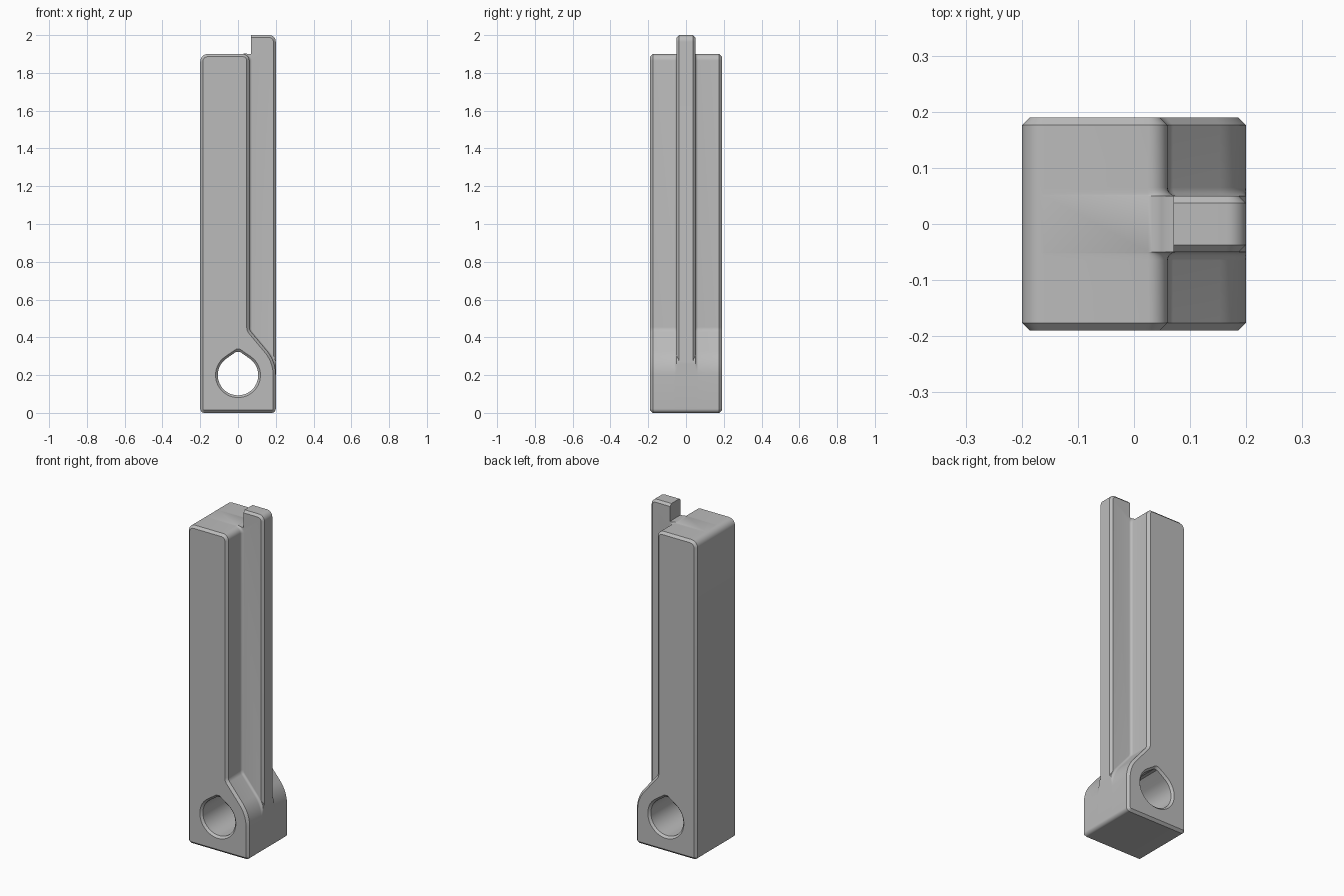
import bpy, bmesh, math
from mathutils import Vector

cube = bpy.data.objects.get("Cube")
if cube:
    bpy.data.objects.remove(cube)

CHAMFER, FILLET = 0.014, 0.015
HALF, RIB_HALF = 0.19, 0.05

grey = bpy.data.materials.new("plain_grey")
grey.use_nodes = True
grey.diffuse_color = (0.5, 0.5, 0.5, 1)
grey.node_tree.nodes["Principled BSDF"].inputs["Base Color"].default_value = (0.5, 0.5, 0.5, 1)


def rounded(corners, steps=8):
    """Outline in x, z from (x, z, radius) corners."""
    out = []
    for i, (x, z, r) in enumerate(corners):
        p = Vector((x, z))
        if not r:
            out.append(p)
            continue
        a = (Vector(corners[i - 1][:2]) - p).normalized()
        b = (Vector(corners[(i + 1) % len(corners)][:2]) - p).normalized()
        half = a.angle(b) / 2
        centre = p + (a + b).normalized() * r / math.sin(half)
        start = p + a * r / math.tan(half) - centre
        end = p + b * r / math.tan(half) - centre
        for k in range(steps + 1):
            # Sweep evenly from one tangent point to the other
            t = (math.pi - 2 * half) * k / steps
            sweep = math.pi - 2 * half
            arm = (start * math.sin(sweep - t) + end * math.sin(t)) / math.sin(sweep)
            out.append(centre + arm)
    return out


def normals(points):
    """Outward mitred normals of a counter-clockwise outline."""
    out = []
    for i, p in enumerate(points):
        a = (p - points[i - 1]).normalized()
        b = (points[(i + 1) % len(points)] - p).normalized()
        na, nb = Vector((a.y, -a.x)), Vector((b.y, -b.x))
        out.append((na + nb) / (1 + na.dot(nb)))
    return out


def loft(name, rings):
    """Solid through (y, outline) rings."""
    bm = bmesh.new()
    loops = [[bm.verts.new((p.x, y, p.y)) for p in pts] for y, pts in rings]
    for a, b in zip(loops, loops[1:]):
        for i in range(len(a)):
            bm.faces.new((a[i - 1], a[i], b[i], b[i - 1]))
    bm.faces.new(loops[0])
    bm.faces.new(loops[-1])
    bmesh.ops.recalc_face_normals(bm, faces=bm.faces)
    mesh = bpy.data.meshes.new(name)
    bm.to_mesh(mesh)
    bm.free()
    mesh.materials.append(grey)
    obj = bpy.data.objects.new(name, mesh)
    bpy.context.collection.objects.link(obj)
    return obj


def combine(target, other, operation):
    bpy.context.view_layer.objects.active = target
    mod = target.modifiers.new(operation, 'BOOLEAN')
    mod.operation, mod.object, mod.solver = operation, other, 'EXACT'
    bpy.ops.object.modifier_apply(modifier=mod.name)
    bpy.data.objects.remove(other)


# Body outline: square foot, round shoulder, slope, tall shaft
shoulder = [(0.2 * math.cos(math.radians(a)), 0.2 + 0.2 * math.sin(math.radians(a)), 0)
            for a in range(0, 41, 4)]
outline = rounded([(-0.2, 0, 0.022), (0.2, 0, 0.022)] + shoulder +
                  [(0.06, 0.44, 0.04), (0.06, 1.9, 0.035), (-0.2, 1.9, 0.04)])
norms = normals(outline)


def offset(d):
    return [p + n * d for p, n in zip(outline, norms)]


def flared(d):
    """Outline grown only on the side that meets the rib."""
    out = []
    for p, n in zip(outline, norms):
        w = max(0, n.x) if p.y > 0.21 and p.x > 0 else 0
        q = p + n * d * w
        out.append(Vector((min(q.x, 0.2), q.y)))
    return out


# Half of the rings, front to middle, then mirrored
rings = [(-HALF, offset(-CHAMFER)), (CHAMFER - HALF, outline)]
for k in range(6):
    t = math.radians(90 * k / 5)
    rings.append((-RIB_HALF - FILLET * (1 - math.sin(t)), flared(FILLET * (1 - math.cos(t)))))
rings += [(-y, pts) for y, pts in reversed(rings)]
body = loft("body", rings)


# Rib running up the shaft and past its top
def rib_outline(c):
    return rounded([(0.02, 0.25, 0), (0.16, 0.2, 0), (0.2 - c, 0.2, 0),
                    (0.2 - c, 2 - c, 0.035 - c), (0.07, 2 - c, 0),
                    (0.07, 1.899, 0), (0.02, 1.899, 0)])


edge = 0.013
rib = loft("rib", [(-RIB_HALF, rib_outline(edge)), (edge - RIB_HALF, rib_outline(0)),
                   (RIB_HALF - edge, rib_outline(0)), (RIB_HALF, rib_outline(edge))])
combine(body, rib, 'UNION')


# Teardrop cross hole with countersunk ends
def teardrop(r):
    pts = [Vector((r * math.cos(a), 0.2 + r * math.sin(a)))
           for a in (math.radians(125 + 290 * k / 50) for k in range(51))]
    return pts + [Vector((0.01, 0.2 + r * 1.155)), Vector((-0.01, 0.2 + r * 1.155))]


R = 0.107
hole = loft("hole_cutter", [(-HALF - 0.01, teardrop(R + 0.022)), (0.012 - HALF, teardrop(R)),
                            (HALF - 0.012, teardrop(R)), (HALF + 0.01, teardrop(R + 0.022))])
hole.hide_render = True
combine(body, hole, 'DIFFERENCE')

bpy.ops.object.select_all(action='DESELECT')
body.select_set(True)
bpy.context.view_layer.objects.active = body
bpy.ops.object.shade_smooth_by_angle(angle=math.radians(30))
